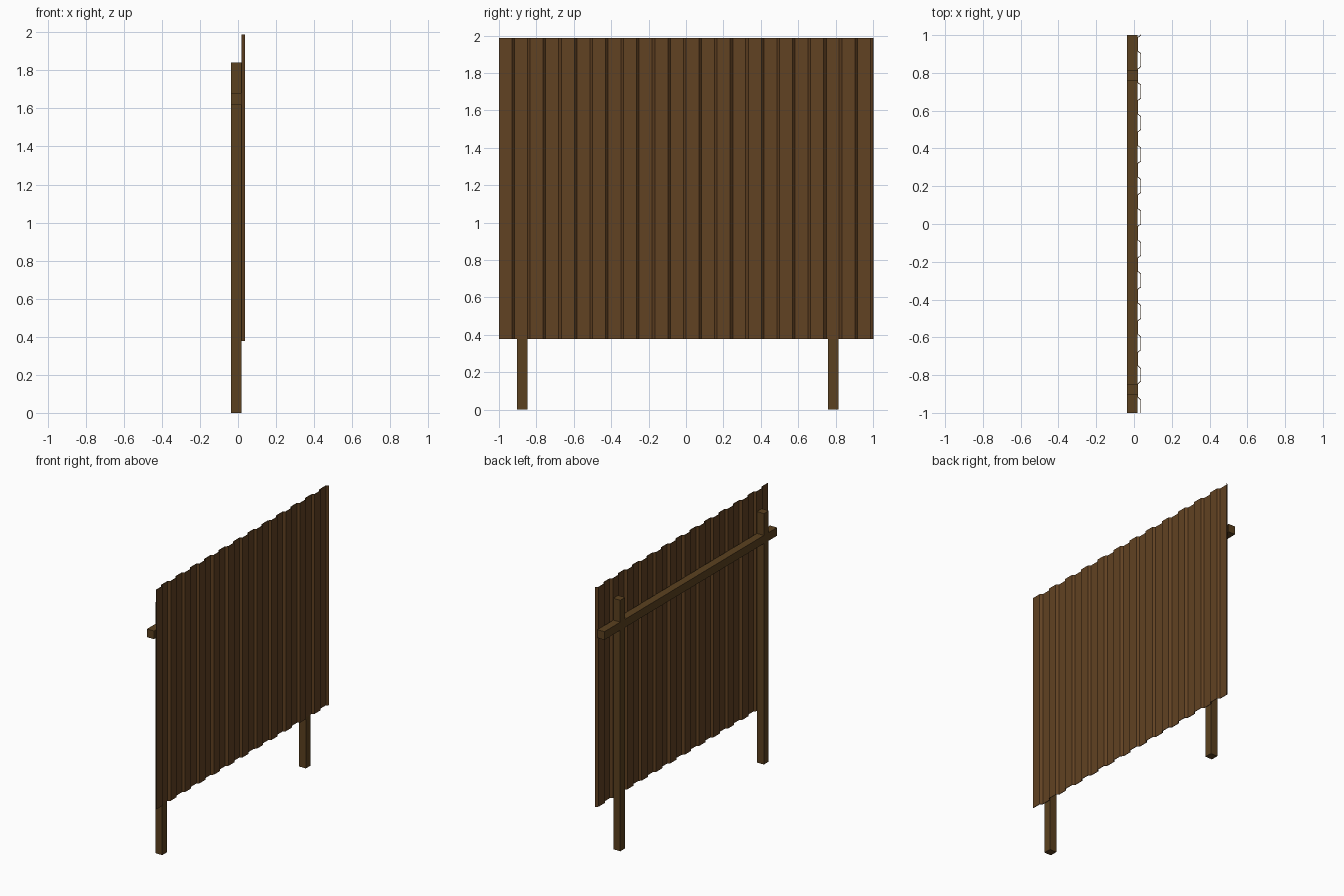
import bpy

if "Cube" in bpy.data.objects:
    bpy.data.objects.remove(bpy.data.objects["Cube"])


def material(name, rgb):
    m = bpy.data.materials.new(name)
    m.diffuse_color = (*rgb, 1)
    m.use_nodes = True
    m.node_tree.nodes["Principled BSDF"].inputs["Base Color"].default_value = m.diffuse_color
    return m


def mesh_object(name, verts, faces, mat):
    me = bpy.data.meshes.new(name)
    me.from_pydata(verts, [], faces)
    me.materials.append(mat)
    ob = bpy.data.objects.new(name, me)
    bpy.context.collection.objects.link(ob)
    return ob


def box(name, lo, hi, mat):
    v = [(x, y, z) for x in (lo[0], hi[0]) for y in (lo[1], hi[1]) for z in (lo[2], hi[2])]
    f = [(0, 1, 3, 2), (4, 6, 7, 5), (0, 4, 5, 1), (2, 3, 7, 6), (0, 2, 6, 4), (1, 5, 7, 3)]
    return mesh_object(name, v, f, mat)


wood = material("post_brown", (0.105, 0.053, 0.014))
metal = material("sheet_brown", (0.12, 0.054, 0.016))
X0, X1 = -0.038, 0.018

# Two square posts
for side, y in (("left", -0.904), ("right", 0.76)):
    box(side + "_post", (X0, y, 0), (X1, y + 0.056, 1.84), wood)

# Horizontal rail, flush with the posts
box("rail", (X0, -1, 1.62), (X1, 1, 1.68), wood)

# Corrugated sheet: trapezoid profile repeated along y
RIBS, OUTER, INNER = 12, 0.038, 0.022
PITCH, SLOPE = 2 / RIBS, 0.014
profile = []
for i in range(RIBS):
    y = -1 + i * PITCH
    profile += [(OUTER, y), (OUTER, y + PITCH / 2 - SLOPE),
                (INNER, y + PITCH / 2), (INNER, y + PITCH - SLOPE)]
profile.append((OUTER, 1))
verts = [(x, y, z) for x, y in profile for z in (0.377, 1.987)]
faces = [(2 * i, 2 * i + 2, 2 * i + 3, 2 * i + 1) for i in range(len(profile) - 1)]
sheet = mesh_object("corrugated_sheet", verts, faces, metal)
solid = sheet.modifiers.new("thickness", 'SOLIDIFY')
solid.thickness = 0.004
solid.offset = -1
